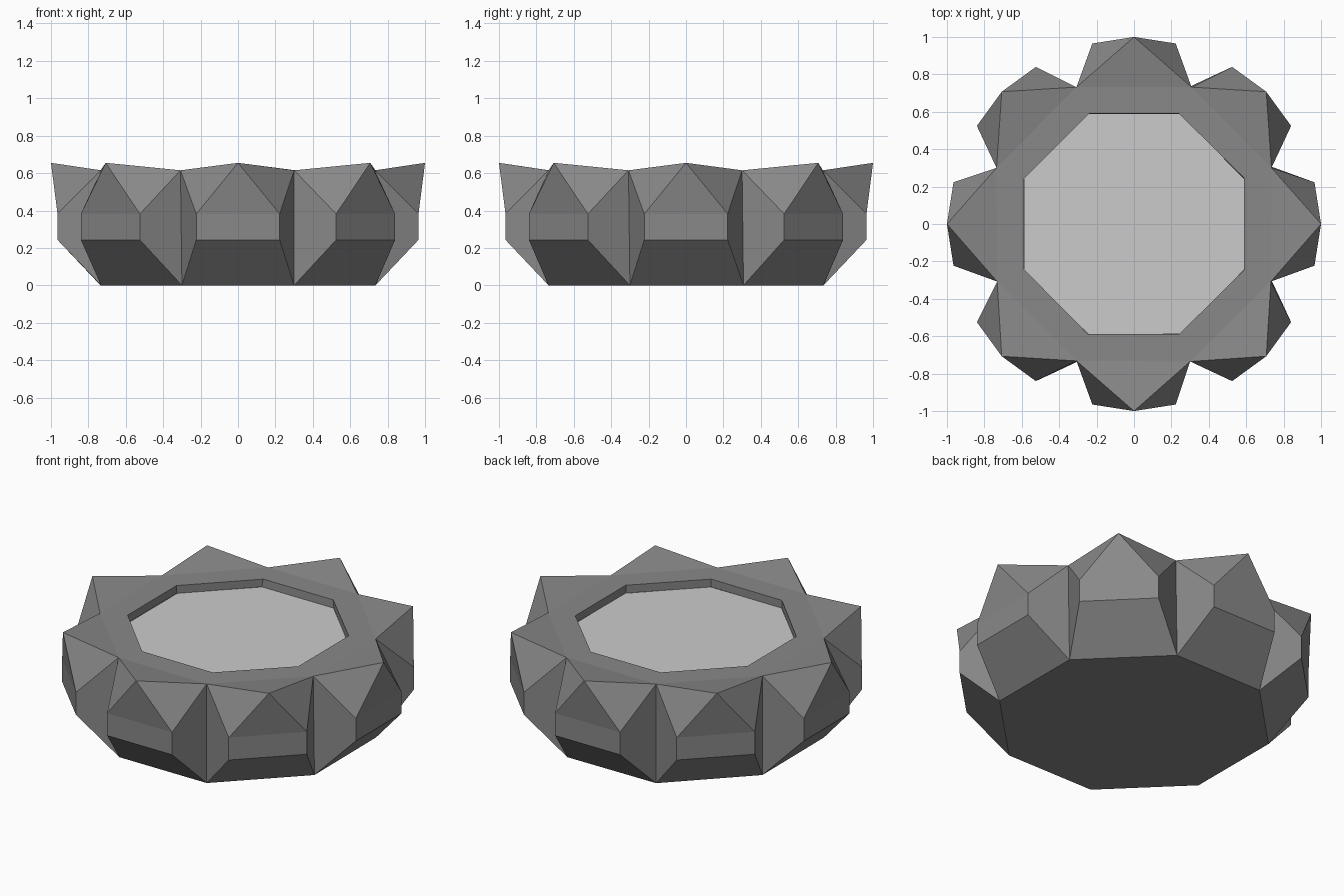
import bpy, bmesh
from math import pi
from mathutils import Matrix

if "Cube" in bpy.data.objects:
    bpy.data.objects.remove(bpy.data.objects["Cube"])

VX, VY = 0.30, 0.735      # half edge / apothem of the base octagon
RX, RY = 0.24, 0.59       # half edge / apothem of the recess
RIM, FLOOR = 0.615, 0.566


def material(name, v):
    m = bpy.data.materials.new(name)
    m.diffuse_color = (v, v, v, 1)
    m.use_nodes = True
    m.node_tree.nodes["Principled BSDF"].inputs["Base Color"].default_value = m.diffuse_color
    return m


def finish(bm, name, mat):
    bmesh.ops.remove_doubles(bm, verts=bm.verts, dist=0.012)
    bmesh.ops.recalc_face_normals(bm, faces=bm.faces)
    me = bpy.data.meshes.new(name)
    bm.to_mesh(me)
    bm.free()
    ob = bpy.data.objects.new(name, me)
    bpy.context.collection.objects.link(ob)
    me.materials.append(mat)


# One lobe facing -y, repeated eight times around the centre
def pair(x, y, z):
    return (-x, -y, z), (x, -y, z)


body = bmesh.new()
base = []
for i in range(8):
    rot = Matrix.Rotation(i * pi / 4, 4, 'Z')

    def face(*pts):
        return body.faces.new([body.verts.new(rot @ Matrix.Translation(p).translation) for p in pts])

    tip = (0, -1, 0.655)
    b0, b1 = pair(VX, VY, 0)            # foot corners
    v0, v1 = pair(VX, VY, RIM)          # valleys between lobes
    l0, l1 = pair(0.223, 0.965, 0.243)  # lower facet corners
    u0, u1 = pair(0.223, 0.965, 0.382)  # upper facet corners
    r0, r1 = pair(RX, RY, RIM)          # recess rim
    f0, f1 = pair(RX, RY, FLOOR)        # recess foot
    face(b0, b1, l1, l0)
    face(l0, l1, u1, u0)
    face(u0, u1, tip)
    face(v0, u0, tip)
    face(u1, v1, tip)
    face(b0, l0, u0, v0)
    face(l1, b1, v1, u1)
    face(v0, tip, v1)
    face(v0, v1, r1, r0)
    face(r0, r1, f1, f0)
    base.append(rot @ Matrix.Translation(b0).translation)
    if i == 7:
        body.faces.new([body.verts.new(p) for p in base])  # underside
finish(body, "faceted_body", material("dark_grey", 0.25))

# Pale octagonal floor of the recess
plate = bmesh.new()
bmesh.ops.create_circle(plate, cap_ends=True, segments=8,
                        radius=(RX * RX + RY * RY) ** 0.5,
                        matrix=Matrix.Translation((0, 0, FLOOR)) @ Matrix.Rotation(pi / 8, 4, 'Z'))
finish(plate, "recess_floor", material("light_grey", 0.8))
